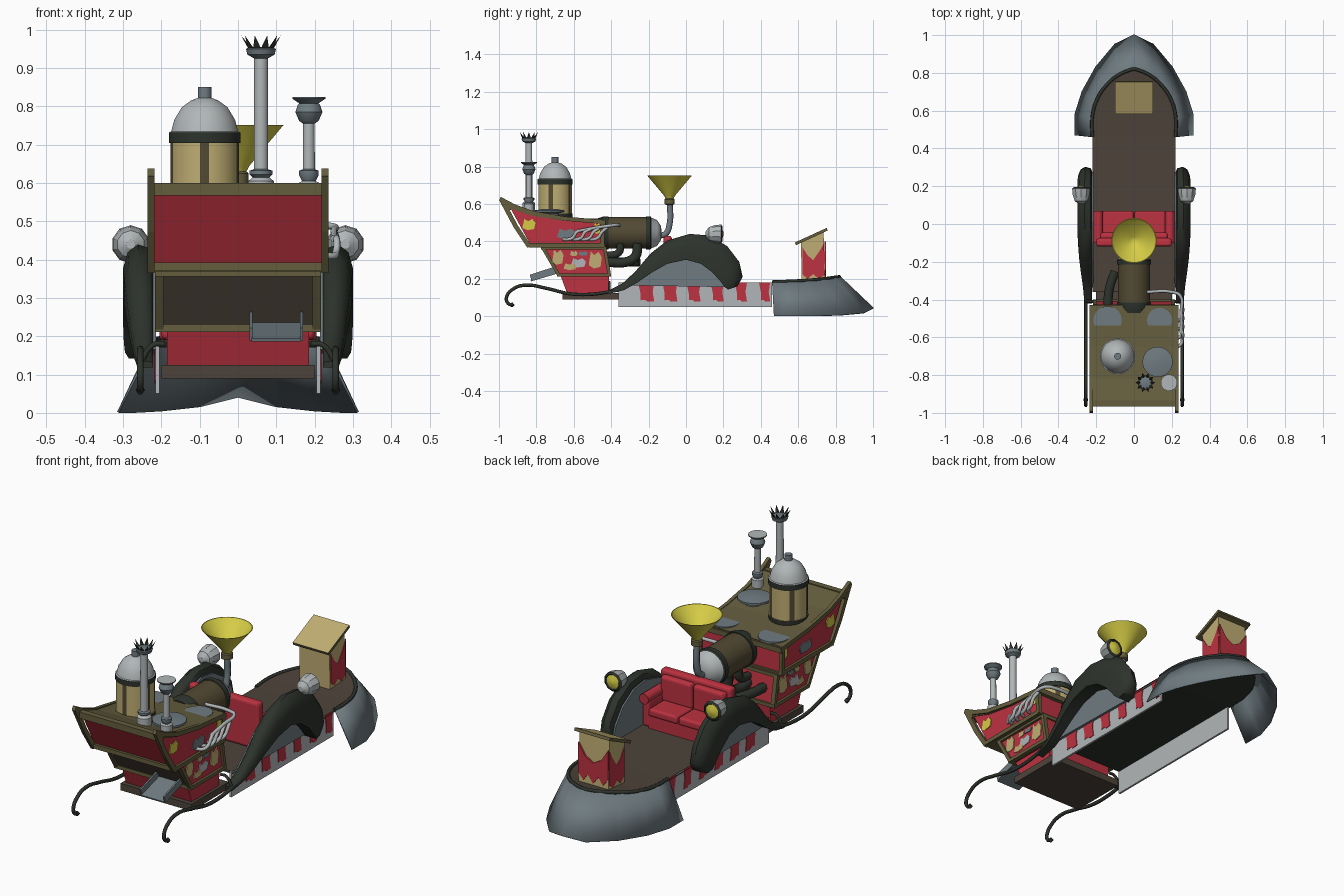
import bpy, bmesh, math
from mathutils import Vector

if "Cube" in bpy.data.objects:
    bpy.data.objects.remove(bpy.data.objects["Cube"])

def mat(name, r, g, b):
    m = bpy.data.materials.new(name)
    m.diffuse_color = (r, g, b, 1)
    m.use_nodes = True
    m.node_tree.nodes["Principled BSDF"].inputs["Base Color"].default_value = m.diffuse_color
    return m
RED = mat("red", .50, .032, .052)
OLIVE = mat("olive", .125, .11, .047)
BROWN = mat("brown", .075, .057, .042)
GREEN = mat("dark green", .027, .033, .025)
GREY = mat("grey", .16, .20, .22)
PALE = mat("pale grey", .44, .47, .48)
TAN = mat("tan", .52, .42, .17)
YELLOW = mat("yellow", .66, .60, .06)
BRONZE = mat("bronze", .085, .068, .033)

def make(name, verts, faces, mats, rule=None, smooth=None, fix=True):
    me = bpy.data.meshes.new(name)
    me.from_pydata([tuple(v) for v in verts], [], faces)
    for m in (mats if isinstance(mats, list) else [mats]):
        me.materials.append(m)
    if fix:
        bm = bmesh.new(); bm.from_mesh(me)
        bmesh.ops.recalc_face_normals(bm, faces=bm.faces)
        bm.to_mesh(me); bm.free()
    if rule:
        for p in me.polygons:
            p.material_index = rule(p)
    if smooth:
        me.shade_smooth(); me.set_sharp_from_angle(angle=math.radians(smooth))
    ob = bpy.data.objects.new(name, me)
    bpy.context.collection.objects.link(ob)
    return ob

def prism(name, poly, a, b, mats, axis='x', rule=None):
    # extrude a 2D outline: (y,z) along x, or (x,z) along y
    f = (lambda p, t: (t, p[0], p[1])) if axis == 'x' else (lambda p, t: (p[0], t, p[1]))
    n = len(poly)
    v = [f(p, a) for p in poly] + [f(p, b) for p in poly]
    fs = [list(range(n))[::-1], list(range(n, 2 * n))]
    fs += [[i, (i + 1) % n, (i + 1) % n + n, i + n] for i in range(n)]
    return make(name, v, fs, mats, rule)

def ribbon(name, pts, t, a, b, m):
    # bar of thickness t that follows a (y,z) line
    P = [Vector(p) for p in pts]; up, lo = [], []
    for i, p in enumerate(P):
        d = (P[min(i + 1, len(P) - 1)] - P[max(i - 1, 0)]).normalized()
        n = Vector((-d.y, d.x)) * t / 2
        up.append(p + n); lo.append(p - n)
    return prism(name, up + lo[::-1], a, b, m)

def box(name, x0, x1, y0, y1, z0, z1, m, bevel=0):
    ob = prism(name, [(y0, z0), (y1, z0), (y1, z1), (y0, z1)], x0, x1, m)
    if bevel:
        md = ob.modifiers.new("round", 'BEVEL'); md.width = bevel; md.segments = 3
    return ob

def lathe(name, prof, loc, mats, idx=None, seg=24, along_y=False, smooth=40, rule=None):
    v, fs, ids = [], [], []
    for r, z in prof:
        for k in range(seg):
            a = 2 * math.pi * (k + .5) / seg
            c, s = r * math.cos(a), r * math.sin(a)
            o = (c, z, s) if along_y else (c, s, z)
            v.append(Vector(o) + Vector(loc))
    for i in range(len(prof) - 1):
        for k in range(seg):
            j = (k + 1) % seg
            fs.append([i * seg + k, i * seg + j, (i + 1) * seg + j, (i + 1) * seg + k])
            ids.append(idx[i] if idx else 0)
    n = len(prof)
    fs += [list(range(seg))[::-1], list(range((n - 1) * seg, n * seg))]
    ids += [ids[0], ids[-1]]
    return make(name, v, fs, mats, rule or (lambda p: ids[p.index]), smooth)

def tube(name, pts, r, m, closed_ends=True):
    cu = bpy.data.curves.new(name, 'CURVE'); cu.dimensions = '3D'
    cu.bevel_depth = r; cu.bevel_resolution = 2; cu.use_fill_caps = closed_ends
    cu.resolution_u = 5
    sp = cu.splines.new('BEZIER'); sp.bezier_points.add(len(pts) - 1)
    for b, p in zip(sp.bezier_points, pts):
        b.co = p; b.handle_left_type = b.handle_right_type = 'AUTO'
    ob = bpy.data.objects.new(name, cu)
    bpy.context.collection.objects.link(ob)
    me = bpy.data.meshes.new_from_object(ob.evaluated_get(bpy.context.evaluated_depsgraph_get()))
    bpy.data.objects.remove(ob)
    me.materials.clear(); me.materials.append(m); me.shade_smooth()
    ob = bpy.data.objects.new(name, me)
    bpy.context.collection.objects.link(ob)
    return ob

# floor deck: brown above, dark below
U = [(.22, .46, .183), (.222, .56, .187), (.2, .65, .192), (.15, .73, .199), (.08, .79, .207), (0.004, .82, .211)]
rows = [(.22, -.36, .183)] + U
for name, dz, m in (("deck_top", 0, BROWN), ("deck_underside", -.012, GREEN)):
    v = [(s * x, y, z + dz) for x, y, z in rows for s in (-1, 1)]
    f = [[2 * i, 2 * i + 1, 2 * i + 3, 2 * i + 2] for i in range(len(rows) - 1)]
    make(name, v, f if dz == 0 else [q[::-1] for q in f], m, fix=False)
edge = [(-x, y, z) for x, y, z in U] + U[::-1]
tube("deck_rim", edge, .009, GREEN)

# flared bow plough
L = [(.31, .47, 0), (.31, .58, 0), (.272, .70, 0), (.2, .83, .004), (.1, .95, .015), (0, 1, .04)]
top = [(-x, y, z) for x, y, z in U[:5]] + [(0, .82, .211)] + U[4::-1]
low = [(-x, y, z) for x, y, z in L[:5]] + L[::-1]
n = len(top)
plough = make("bow_plough", top + low, [[i + n, i + n + 1, i + 1, i] for i in range(n - 1)], GREY, fix=False, smooth=35)
md = plough.modifiers.new("thick", 'SOLIDIFY'); md.thickness = .006; md.offset = -1

# fender section stations: outer (y,z), inner (y,z), outer x
ST = [((-.42, .135), (-.42, .118), .262), ((-.34, .175), (-.33, .14), .27), ((-.27, .24), (-.26, .18), .28),
      ((-.19, .335), (-.18, .235), .29), ((-.1, .405), (-.1, .28), .297), ((.02, .44), (0, .302), .3),
      ((.12, .432), (.08, .28), .3), ((.22, .375), (.14, .235), .3), ((.285, .29), (.185, .185), .298),
      ((.303, .21), (.205, .158), .295), ((.275, .16), (.225, .142), .285)]
for s in (-1, 1):
    side = "right" if s > 0 else "left"
    # striped skirt with ragged red stripes
    box(side + "_skirt", s * .205, s * .215, -.36, .46, .05, .18, PALE)
    for k in range(6):
        y0, w = -.255 + k * .129, .085 - k * .005
        prism(side + "_stripe", [(y0, .18), (y0 + w, .18), (y0 + w - .008, .13), (y0 + w, .08), (y0 + w * .6, .077),
              (y0 + w * .4, .088), (y0 + .012, .085), (y0 + .012, .12)], s * .214, s * .218, RED)
    # fender arch
    v = []
    for o, i, x in ST:
        O, I = Vector(o), Vector(i)
        x0 = min(.222, x - .03)
        for px, t in ((x0, 0), (x, 0), (x, .55), (x - .012, .85), (.5 * (x + x0), 1), (x0 + .008, .92), (x0, .75)):
            q = I.lerp(O, t); v.append((s * px, q.x, q.y))
    f = [[a * 7 + k, a * 7 + (k + 1) % 7, a * 7 + 7 + (k + 1) % 7, a * 7 + 7 + k] for a in range(len(ST) - 1) for k in range(7)]
    f += [list(range(7)), list(range(len(v) - 7, len(v)))]
    make(side + "_fender", v, f, GREEN, smooth=50)
    # grey panel inside the arch
    pan = [Vector(i).lerp(Vector(o), .72) for o, i, x in ST[1:]]
    prism(side + "_fender_panel", [tuple(p) for p in pan], s * .214, s * .23, GREY)
    # curled runner tail and strut
    tube(side + "_runner", [(s * .255, y, z) for y, z in ((-.36, .14), (-.5, .118), (-.62, .12), (-.75, .15),
         (-.86, .166), (-.925, .145), (-.96, .1), (-.952, .07), (-.93, .058))], .009, GREEN)
    lathe(side + "_runner_tip", [(.004, -.012), (.013, 0), (.004, .012)], (s * .255, -.93, .06), GREEN, seg=10)
    tube(side + "_strut", [(s * .19, -.41, .18), (s * .22, -.41, .178), (s * .255, -.41, .13)], .007, GREEN)
    # headlamp with yellow lens facing the bow
    lathe(side + "_headlamp", [(.012, .105), (.036, .122), (.047, .155), (.05, .188), (.04, .195), (.036, .19), (.01, .2)],
          (s * .28, 0, .44), [PALE, GREEN, YELLOW], [0, 0, 0, 1, 1, 2], 10, True, 25)
    # sofa arm
    box(side + "_sofa_arm", s * .165, s * .205, -.1, .06, .19, .32, RED, .01)
    lathe(side + "_arm_roll", [(.026, -.1), (.026, .068)], (s * .19, 0, .33), RED, seg=14, along_y=True)
    box(side + "_sofa_cushion", s * .003, s * .165, -.07, .07, .25, .29, RED, .012)
    box(side + "_back_cushion", s * .003, s * .18, -.085, -.045, .28, .41, RED, .015)
box("sofa_base", -.17, .17, -.1, .06, .185, .25, RED)
box("sofa_back", -.2, .2, -.12, -.075, .19, .43, RED, .015)

# lectern at the bow
prism("lectern", [(.618, .19), (.745, .2), (.735, .455), (.615, .395)], -.085, .085, TAN)
prism("lectern_board", [(.588, .38), (.758, .458), (.752, .472), (.582, .394)], -.1, .1, [OLIVE, TAN], rule=lambda p: int(p.normal.z > .7))
for s in (-1, 1):
    prism("lectern_drape_side", [(.622, .225), (.65, .2), (.68, .225), (.71, .2), (.742, .22), (.738, .39), (.715, .35),
          (.68, .3), (.65, .325), (.622, .37)], s * .084, s * .088, RED)
prism("lectern_drape_front", [(-.084, .25), (-.055, .215), (-.03, .25), (0, .21), (.03, .25), (.055, .215), (.084, .25),
      (.084, .4), (.045, .34), (0, .315), (-.045, .34), (-.084, .4)], .74, .748, RED, 'y')

# stern house tiers: body, framed edges
def tier(name, q, x, mats, bar, rule=None):
    prism(name, q, -x, x, mats, rule=rule)
    for i in range(4):
        a, b = q[i], q[(i + 1) % 4]
        h = bar / 2
        box(name + "_crossbar", -x - .012, x + .012, a[0] - h, a[0] + h, a[1] - h, a[1] + h, OLIVE)
        for s in (-1, 1):
            ribbon(name + "_side_trim", [a, b], bar, s * (x - .01), s * (x + .012), OLIVE)
box("house_base", -.2, .2, -.66, -.36, .09, .125, BROWN)
prism("lower_tier", [(-.635, .12), (-.42, .12), (-.41, .215), (-.67, .215)], -.185, .185, RED)
tier("middle_tier", [(-.68, .22), (-.41, .22), (-.435, .365), (-.765, .365)], .205, [RED, BROWN], .018,
     lambda p: int(p.normal.y < -.5))
prism("upper_tier", [(-.83, .38), (-.445, .38), (-.45, .5), (-.65, .51), (-.82, .538), (-.94, .58)], -.224, .224, RED)
sheer = [(-.945, .588), (-.82, .547), (-.65, .52), (-.44, .505)]
ribbon("upper_deck", sheer, .02, -.228, .228, OLIVE)
box("upper_bottom_bar", -.235, .235, -.85, -.825, .37, .392, OLIVE)
box("upper_floor", -.23, .23, -.84, -.435, .368, .382, OLIVE)
box("upper_top_bar", -.235, .235, -.965, -.935, .568, .6, OLIVE)
box("upper_rear_bar", -.235, .235, -.45, -.43, .485, .512, OLIVE)
for s in (-1, 1):
    a, b = s * .218, s * .236
    ribbon("upper_side_rail", [(-.995, .628), (-.92, .588), (-.82, .552), (-.65, .522), (-.435, .503)], .022, a, b, OLIVE)
    ribbon("upper_corner_post", [(-.838, .372), (-.91, .48), (-.986, .622)], .024, a, b, OLIVE)
    ribbon("upper_rear_post", [(-.445, .372), (-.45, .5)], .022, a, b, OLIVE)
    ribbon("upper_lower_rail", [(-.84, .38), (-.44, .38)], .022, a, b, OLIVE)
    # worn gold patches and windows
    for y, z, w, h, x, m in ((-.84, .49, .035, .03, .224, YELLOW), (-.475, .47, .018, .03, .224, YELLOW),
                             (-.64, .44, .05, .028, .224, GREY), (-.685, .315, .03, .04, .205, TAN),
                             (-.62, .265, .035, .018, .205, TAN), (-.485, .3, .035, .045, .205, TAN),
                             (-.6, .335, .02, .014, .205, TAN), (-.575, .285, .04, .025, .205, PALE),
                             (-.55, .335, .025, .012, .205, GREY)):
        prism("side_patch", [(y - w, z - h * .6), (y - w * .2, z - h), (y + w * .8, z - h * .8), (y + w, z + h * .3),
              (y + w * .5, z + h), (y - w * .1, z + h * .6), (y - w * .7, z + h)], s * (x - .002), s * (x + .004), m)

# chute at the front
ribbon("chute_floor", [(-.83, .19), (-.66, .24)], .008, .035, .165, GREY)
for x in (.03, .162):
    ribbon("chute_wall", [(-.83, .205), (-.66, .26)], .035, x, x + .008, GREY)

# vertical tank with dark bands and bronze staves
lathe("tank", [(.09, .515), (.093, .53), (.093, .55), (.09, .55), (.09, .705), (.094, .705), (.094, .732), (.088, .735),
      (.08, .765), (.06, .798), (.035, .816), (.018, .822), (.018, .85), (.014, .85)], (-.087, -.7, 0),
      [TAN, GREEN, PALE, BRONZE, GREY], seg=24, smooth=30,
      rule=lambda p: (4 if p.center.z > .82 else 2 if p.center.z > .732 else 1 if p.center.z > .7 or p.center.z < .55
                      else 3 if int((math.atan2(p.center.y + .7, p.center.x + .087) + 7) / (2 * math.pi) * 24) % 5 == 0 else 0))
# hatches on the upper deck
for x, y, r, z in ((-.14, -.51, .075, .522), (.135, -.51, .066, .522), (.125, -.73, .05, .56)):
    lathe("deck_hatch", [(r, z - .04), (r, z - .008), (r, z)], (x, y, 0), GREY)
lathe("drum_lid", [(.05, .55), (.08, .556), (.08, .566), (.03, .574)], (.125, -.73, 0), GREY)

# tall chimney with spiked crown
lathe("tall_chimney", [(.034, .56), (.034, .605), (.022, .615), (.03, .622), (.03, .632), (.019, .636), (.018, .925), (.036, .935),
      (.04, .95), (.03, .955)], (.06, -.84, 0), [PALE, GREY], [0, 0, 1, 1, 1, 0, 1, 1, 1], 16)
for k in range(10):
    a = k * math.pi / 5
    d, t = Vector((math.cos(a), math.sin(a), 0)), Vector((-math.sin(a), math.cos(a), 0)) * .013
    c = Vector((.06, -.84, .945))
    make("crown_spike", [c + d * .03 + t, c + d * .03 - t, c + d * .018, c + d * .052 + Vector((0, 0, .04))],
         [[0, 1, 2], [0, 1, 3], [1, 2, 3], [2, 0, 3]], GREEN)
# short chimney with bowl
lathe("short_chimney", [(.028, .56), (.028, .6), (.018, .605), (.026, .62), (.026, .632), (.016, .636), (.015, .755), (.026, .762),
      (.036, .785), (.03, .803), (.026, .808), (.044, .82), (.044, .825), (.03, .825)], (.185, -.84, 0), [PALE, GREY],
      [0, 0, 1, 1, 1, 0, 1, 1, 1, 1, 1, 1, 0], 16)

# horizontal boiler with domed end, feed pipes below
lathe("boiler", [(.08, -.47), (.09, -.44), (.09, -.415), (.085, -.415), (.085, -.215), (.09, -.215), (.09, -.19), (.082, -.185),
      (.07, -.155), (.04, -.135), (.01, -.13)], (0, 0, .445), [BRONZE, GREEN, PALE], [1, 1, 1, 0, 0, 0 + 1, 1, 2, 2, 2], 24, True)
for x in (-.05, .05):
    tube("boiler_pipe", [(x, -.26, .39), (x, -.27, .32), (x, -.32, .29), (x, -.45, .295)], .026, GREEN)
    tube("boiler_inner_pipe", [(x, -.35, .39), (x, -.36, .34), (x, -.43, .325)], .02, GREEN)
tube("side_pipe", [(-.1, -.25, .29), (-.13, -.34, .29), (-.14, -.45, .29)], .024, GREEN)

# horn on a bent stem
tube("horn_stem", [(0, -.15, .43), (0, -.11, .44), (0, -.09, .48), (0, -.088, .63)], .016, GREY)
lathe("horn", [(.018, .595), (.028, .6), (.028, .625), (.022, .63), (.03, .645), (.12, .752), (.116, .752), (.02, .65), (.004, .648)],
      (0, -.088, 0), [YELLOW, OLIVE], [1, 1, 1, 0, 0, 0, 0, 0], 28)

# exhaust pipes on the right side
tube("exhaust_manifold", [(.06, -.36, .485), (.2, -.36, .488), (.245, -.38, .487), (.25, -.47, .475), (.25, -.58, .455)], .009, PALE)
for k in range(4):
    y = -.42 - k * .045
    tube("exhaust_pipe", [(.25, y, .475 - k * .005), (.258, y - .03, .45), (.256, y - .05, .42), (.25, y - .08, .41), (.22, y - .1, .412)], .009, PALE)
